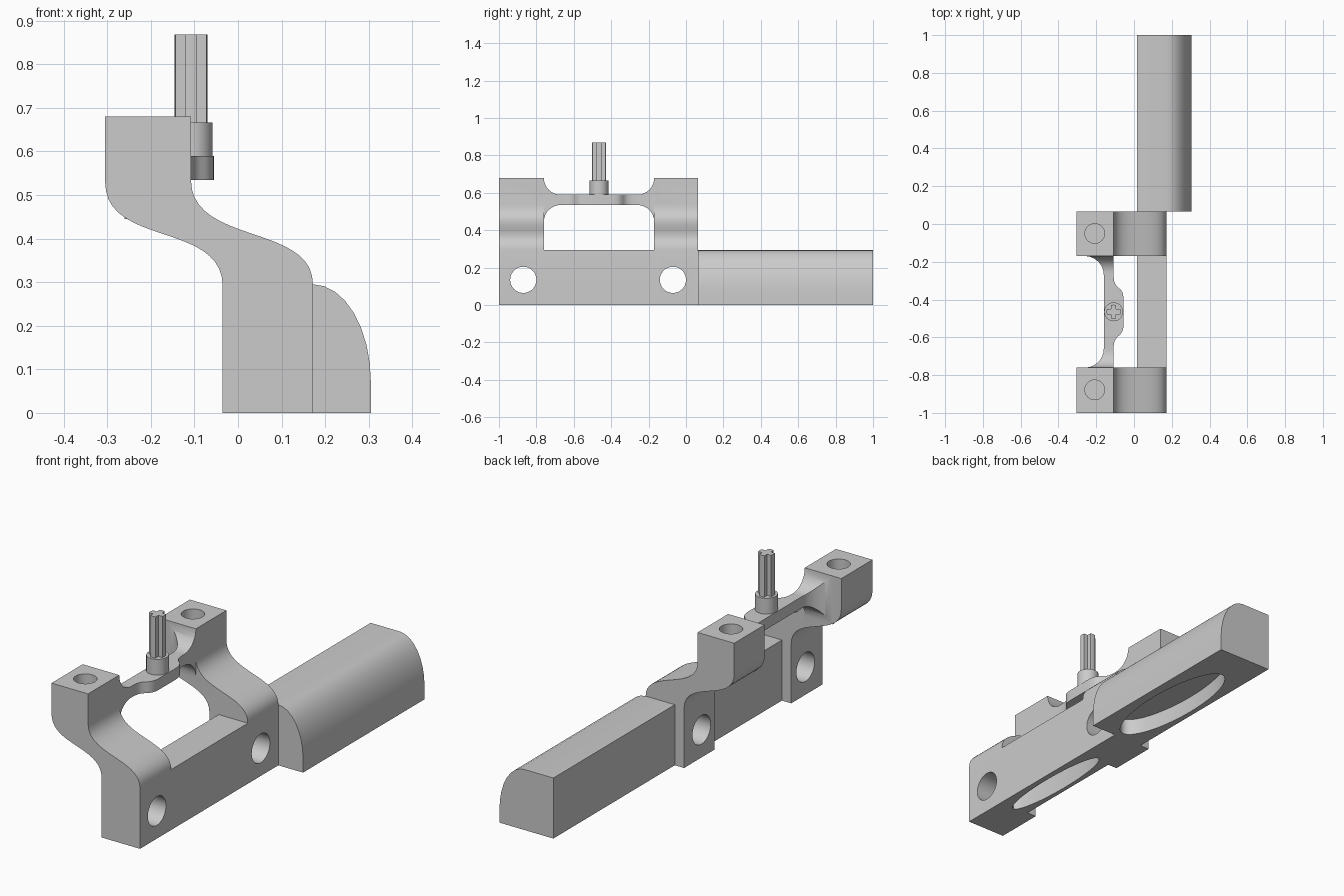
import bpy, bmesh, math
from mathutils import Vector
from mathutils.geometry import interpolate_bezier

if "Cube" in bpy.data.objects:
    bpy.data.objects.remove(bpy.data.objects["Cube"])

grey = bpy.data.materials.new("plain_grey")
grey.use_nodes = True
colour = (0.6, 0.6, 0.6, 1)
grey.diffuse_color = colour
grey.node_tree.nodes["Principled BSDF"].inputs["Base Color"].default_value = colour


def prism(name, pts, axis, lo, hi):
    """Extrude a flat outline along an axis; pts use the other two axes in order."""
    bm = bmesh.new()
    verts = []
    for a, b in pts:
        co = [a, b]
        co.insert("xyz".index(axis), lo)
        verts.append(bm.verts.new(co))
    face = bm.faces.new(verts)
    out = bmesh.ops.extrude_face_region(bm, geom=[face])
    shift = Vector([hi - lo if c == axis else 0 for c in "xyz"])
    bmesh.ops.translate(bm, vec=shift, verts=[v for v in out["geom"] if isinstance(v, bmesh.types.BMVert)])
    bmesh.ops.recalc_face_normals(bm, faces=bm.faces)
    mesh = bpy.data.meshes.new(name)
    bm.to_mesh(mesh)
    bm.free()
    mesh.materials.append(grey)
    obj = bpy.data.objects.new(name, mesh)
    bpy.context.collection.objects.link(obj)
    return obj


def combine(target, tool, operation):
    """Apply a boolean and discard the tool object."""
    mod = target.modifiers.new("combine", "BOOLEAN")
    mod.operation, mod.object, mod.solver = operation, tool, "EXACT"
    bpy.context.view_layer.objects.active = target
    bpy.ops.object.modifier_apply(modifier=mod.name)
    bpy.data.objects.remove(tool)


def arc(cx, cy, rx, ry, start, end, n=12):
    angles = [math.radians(start + (end - start) * i / n) for i in range(n + 1)]
    return [(cx + rx * math.cos(a), cy + ry * math.sin(a)) for a in angles]


def oval(cx, cy, rx, ry, n=48):
    return arc(cx, cy, rx, ry, 0, 360, n)[:-1]


def rect(x0, y0, x1, y1):
    return [(x0, y0), (x1, y0), (x1, y1), (x0, y1)]


def bezier(*pts, n=20):
    return [tuple(p) for p in interpolate_bezier(*[Vector(p) for p in pts], n)]


# S-shaped legs joined by the lower bar
Y0, Y1, MID = -0.76, -0.17, -0.465
BACK, FRONT, TOP = -0.305, -0.108, 0.68
left = bezier((BACK, 0.53), (BACK, 0.38), (-0.035, 0.44), (-0.035, 0.29))
right = bezier((0.172, 0.295), (0.172, 0.435), (FRONT, 0.385), (FRONT, 0.535))
leg = [(BACK, TOP)] + left + [(-0.035, 0), (0.172, 0)] + right + [(FRONT, TOP)]
frame = prism("bracket_frame", leg, "y", -1, Y0)
combine(frame, prism("rear_leg", leg, "y", Y1, 0.065), "UNION")
combine(frame, prism("lower_bar", rect(0.015, 0, 0.172, 0.295), "y", Y0 - 0.02, Y1 + 0.02), "UNION")

# Thin bridge: filleted side outline crossed with a waisted plan outline
R, E = 0.09, 0.01
side = ([(Y0 - E, TOP)] + arc(Y0 + R, TOP, R, R, 180, 270) + arc(Y1 - R, TOP, R, R, 270, 360)
        + [(Y1 + E, TOP), (Y1 + E, 0.445)] + arc(Y1 - R, 0.445, R, R, 0, 90)
        + arc(Y0 + R, 0.445, R, R, 90, 180) + [(Y0 - E, 0.445)])
bulge = bezier((FRONT, Y0 + 0.1), (FRONT, Y0 + 0.19), (-0.055, MID - 0.15), (-0.055, MID - 0.06), n=14)
bulge += [(x, 2 * MID - y) for x, y in reversed(bulge)]
plan = ([(FRONT, Y0 - E)] + bulge + [(FRONT, Y1 + E), (-0.26, Y1 + E)]
        + arc(-0.26, Y1 - 0.1, 0.1, 0.1, 90, 0) + arc(-0.26, Y0 + 0.1, 0.1, 0.1, 0, -90)
        + [(-0.26, Y0 - E)])
bridge = prism("bridge", side, "x", -0.4, 0.1)
combine(bridge, prism("bridge_plan", plan, "z", 0.3, 0.8), "INTERSECT")
combine(frame, bridge, "UNION")

# Cross holes, blind top holes and the recess under the bar
for y in (-0.87, -0.07):
    combine(frame, prism("cross_hole", oval(y, 0.135, 0.07, 0.07), "x", -0.2, 0.3), "DIFFERENCE")
for y in (-0.878, -0.05):
    combine(frame, prism("top_hole", oval(-0.208, y, 0.052, 0.052), "z", 0.53, 0.8), "DIFFERENCE")
combine(frame, prism("bar_recess", oval(0.09, MID, 0.055, 0.31), "z", -0.1, 0.15), "DIFFERENCE")

# Rounded handle with an oval recess underneath
section = [(0.015, 0), (0.305, 0)] + arc(0.172, 0.07, 0.133, 0.225, 0, 90, 8) + [(0.015, 0.295)]
handle = prism("handle", section, "y", 0.065, 1)
combine(handle, prism("handle_recess", oval(0.15, 0.46, 0.11, 0.36), "z", -0.1, 0.08), "DIFFERENCE")

# Peg collar and cross-shaped peg
PX = -0.108
collar = prism("peg_collar", oval(PX, MID, 0.05, 0.05, 32), "z", 0.536, 0.667)
r, w = 0.038, 0.014
d = math.sqrt(r * r - w * w)
cross = []
for k in range(4):
    c, s = round(math.cos(k * math.pi / 2)), round(math.sin(k * math.pi / 2))
    for a, b in ((d, -w), (r, 0), (d, w), (w, w)):
        cross.append((PX + a * c - b * s, MID + a * s + b * c))
peg = prism("cross_peg", cross, "z", 0.66, 0.868)

# Smooth the curved surfaces, keep real edges sharp
for obj in (frame, handle, collar, peg):
    bpy.ops.object.select_all(action="DESELECT")
    obj.select_set(True)
    bpy.context.view_layer.objects.active = obj
    bpy.ops.object.shade_smooth_by_angle(angle=math.radians(30))
